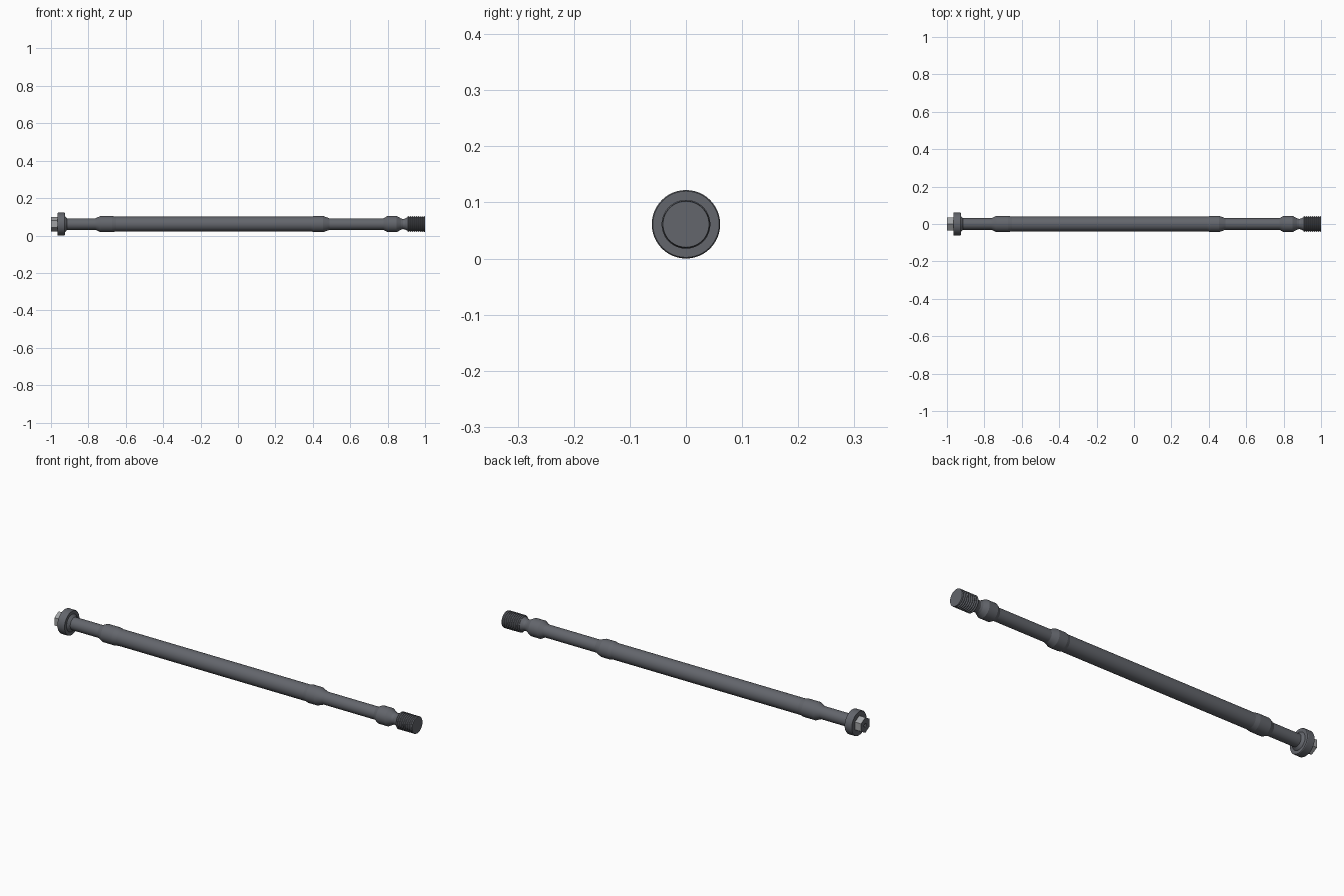
import bpy, bmesh
from math import pi, sin, cos, radians

if "Cube" in bpy.data.objects:
    bpy.data.objects.remove(bpy.data.objects["Cube"])

CZ = 0.061  # axis height


def material(name, rgb):
    m = bpy.data.materials.new(name)
    m.diffuse_color = (*rgb, 1)
    m.use_nodes = True
    m.node_tree.nodes["Principled BSDF"].inputs["Base Color"].default_value = m.diffuse_color
    return m


STEEL = material("dark_steel", (0.125, 0.132, 0.15))
BRIGHT = material("bright_steel", (0.36, 0.37, 0.38))


def lathe(name, profile, n=48, mats=(STEEL,)):
    """Revolve (x, radius) points about the x axis; zero radius closes an end."""
    bm = bmesh.new()
    rings = []
    for x, r in profile:
        if r == 0:
            rings.append([bm.verts.new((x, 0, CZ))])
        else:
            rings.append([bm.verts.new((x, r * sin(2 * pi * i / n),
                                        CZ + r * cos(2 * pi * i / n)))
                          for i in range(n)])
    for a, b in zip(rings, rings[1:]):
        for i in range(n):
            j = (i + 1) % n
            if len(a) == 1:
                bm.faces.new((a[0], b[i], b[j]))
            elif len(b) == 1:
                bm.faces.new((a[i], a[j], b[0]))
            else:
                bm.faces.new((a[i], a[j], b[j], b[i]))
    bmesh.ops.recalc_face_normals(bm, faces=bm.faces)
    # A second material, if given, goes on the faces along the axis
    if len(mats) > 1:
        for f in bm.faces:
            f.material_index = int(abs(f.normal.x) < 0.1)
    me = bpy.data.meshes.new(name)
    bm.to_mesh(me)
    bm.free()
    for m in mats:
        me.materials.append(m)
    ob = bpy.data.objects.new(name, me)
    bpy.context.collection.objects.link(ob)
    bpy.ops.object.select_all(action='DESELECT')
    ob.select_set(True)
    bpy.context.view_layer.objects.active = ob
    bpy.ops.object.shade_smooth_by_angle(angle=radians(9))
    return ob


# Hexagonal head with a shallow centre dimple and brighter flats
lathe("hex_head", [(-0.985, 0), (-1.0, 0.010), (-1.0, 0.039), (-0.962, 0.039), (-0.962, 0)],
      n=6, mats=(STEEL, BRIGHT))

# Flange with small chamfers
lathe("flange", [(-0.966, 0), (-0.966, 0.059), (-0.963, 0.061), (-0.929, 0.061),
                 (-0.926, 0.059), (-0.926, 0.043), (-0.923, 0.041), (-0.914, 0.031),
                 (-0.914, 0)])

# Stepped shaft with three raised collars and a waisted neck
R, M, C, N = 0.031, 0.0395, 0.0435, 0.027
lathe("shaft", [(-0.93, 0), (-0.93, R), (-0.762, R), (-0.735, C), (-0.675, C),
                (-0.652, M), (0.392, M), (0.408, C), (0.455, C), (0.488, R),
                (0.778, R), (0.800, C), (0.848, C), (0.872, N + 0.003), (0.882, N),
                (0.892, N + 0.002), (0.908, 0.037), (0.908, 0)])

# Threaded end: repeated V-shaped ridges
start, end, turns = 0.905, 1.0, 9
pitch = (end - start) / turns
thread = [(start, 0)]
for k in range(turns):
    x = start + k * pitch
    thread += [(x, 0.037), (x + 0.42 * pitch, 0.042), (x + 0.62 * pitch, 0.042)]
thread += [(end, 0.041), (end, 0)]
lathe("threaded_end", thread)
